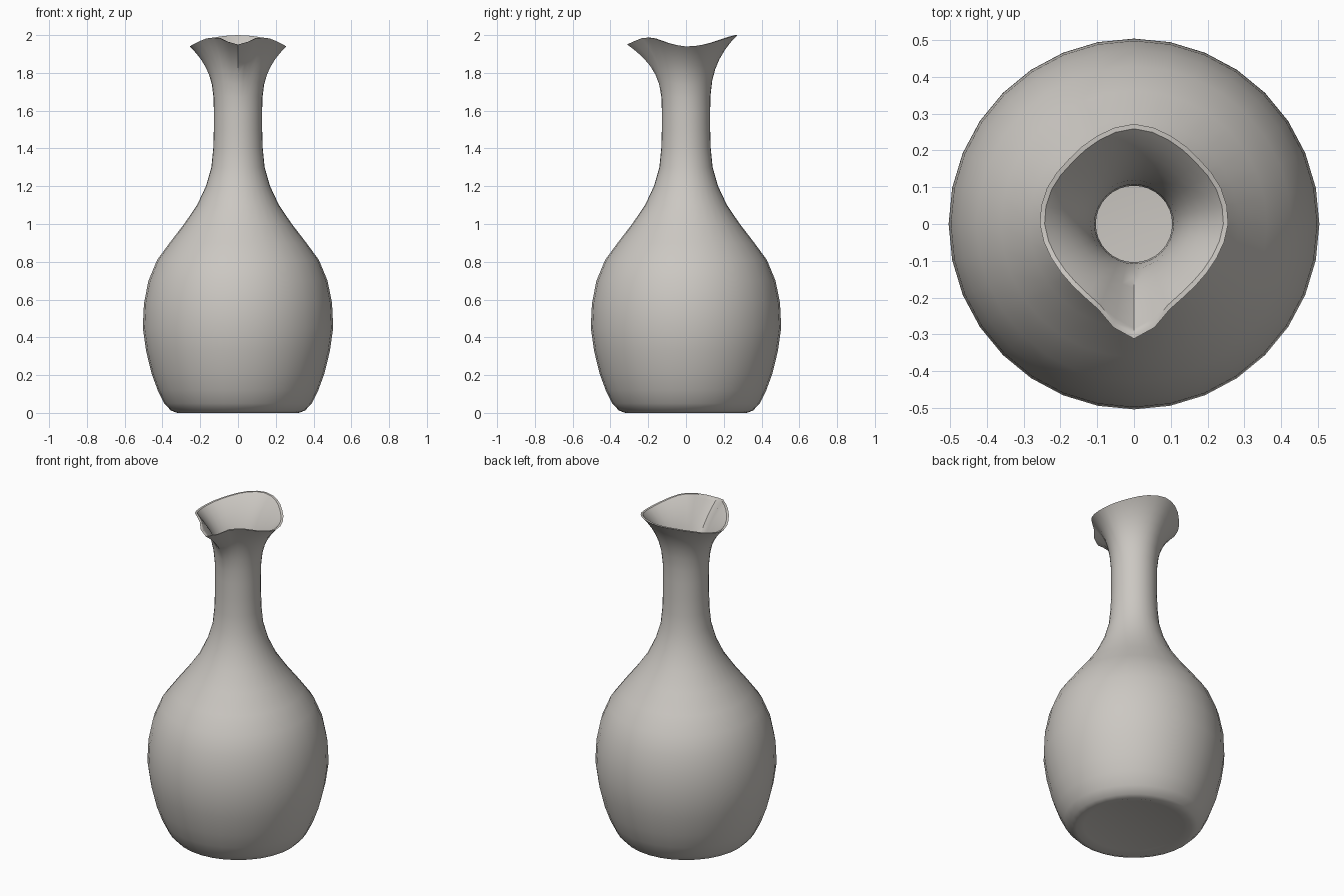
import bpy, bmesh, math

old = bpy.data.objects.get("Cube")
if old:
    bpy.data.objects.remove(old, do_unlink=True)

SEGMENTS = 32
FLARE_START = 1.6
NECK = 0.128
WALL = 0.024

# Body half-profile from foot to neck: (radius, height)
BODY = [(0.28, 0.012), (0.32, 0.0), (0.355, 0.012), (0.39, 0.05), (0.425, 0.12),
        (0.458, 0.21), (0.487, 0.33), (0.504, 0.45), (0.498, 0.58), (0.474, 0.7),
        (0.428, 0.81), (0.362, 0.9), (0.285, 1.0), (0.217, 1.1), (0.17, 1.2),
        (0.141, 1.3), (0.131, 1.4), (NECK, 1.5), (NECK, FLARE_START)]

# Rim radius and height from the spout (front) round to the back, evenly spaced
RIM_R = [0.312, 0.252, 0.237, 0.243, 0.256, 0.256, 0.25, 0.26, 0.272]
RIM_Z = [1.95, 1.984, 1.982, 1.957, 1.94, 1.95, 1.972, 1.992, 2.0]


def sample(keys, t):
    """Smooth mirrored curve through the keys, t from 0 to 1."""
    last = len(keys) - 1

    def key(i):
        i = abs(i)
        return keys[i if i <= last else 2 * last - i]
    i = min(int(t * last), last - 1)
    f = t * last - i
    a, b, c, d = (key(i + k) for k in (-1, 0, 1, 2))
    return b + 0.5 * f * (c - a + f * (2*a - 5*b + 4*c - d + f * (3*(b - c) + d - a)))


def ring(bm, shape):
    """One loop of vertices; shape gives radius and height at each angle from the spout."""
    verts = []
    for s in range(SEGMENTS):
        turn = 2 * s / SEGMENTS
        r, z = shape(min(turn, 2 - turn))
        a = math.pi * turn
        verts.append(bm.verts.new((r * math.sin(a), -r * math.cos(a), z)))
    return verts


def flare(t, inset):
    def shape(side):
        r = NECK + (sample(RIM_R, side) - NECK) * t ** 2.8 - inset
        z = FLARE_START + (sample(RIM_Z, side) - FLARE_START) * t
        return r, z
    return shape


bm = bmesh.new()
steps = [0.2, 0.4, 0.55, 0.68, 0.8, 0.9, 0.97, 1.0]

# Outer wall and fluted lip
rings = [ring(bm, lambda s, p=p: p) for p in BODY]
rings += [ring(bm, flare(t, 0)) for t in steps]
# Inner lip, neck and hollow body
rings += [ring(bm, flare(t, WALL - 0.011 * t)) for t in reversed(steps)]
for r, z in reversed(BODY[3:]):
    rings.append(ring(bm, lambda s, p=(r - WALL, max(z, 0.045)): p))
rings.append(ring(bm, lambda s: (0.3, 0.03)))

for low, high in zip(rings, rings[1:]):
    for s in range(SEGMENTS):
        n = (s + 1) % SEGMENTS
        bm.faces.new((low[s], low[n], high[n], high[s]))
# Underside and inner floor
bm.faces.new(rings[0][::-1])
bm.faces.new(rings[-1])
bmesh.ops.recalc_face_normals(bm, faces=bm.faces)

mesh = bpy.data.meshes.new("carafe")
bm.to_mesh(mesh)
bm.free()
carafe = bpy.data.objects.new("carafe", mesh)
bpy.context.collection.objects.link(carafe)

# Pale warm grey ceramic
clay = bpy.data.materials.new("warm_grey_ceramic")
clay.use_nodes = True
colour = (0.6, 0.575, 0.54, 1)
clay.diffuse_color = colour
clay.node_tree.nodes["Principled BSDF"].inputs["Base Color"].default_value = colour
mesh.materials.append(clay)

bpy.ops.object.select_all(action='DESELECT')
carafe.select_set(True)
bpy.context.view_layer.objects.active = carafe
bpy.ops.object.shade_smooth_by_angle(angle=math.radians(40))
